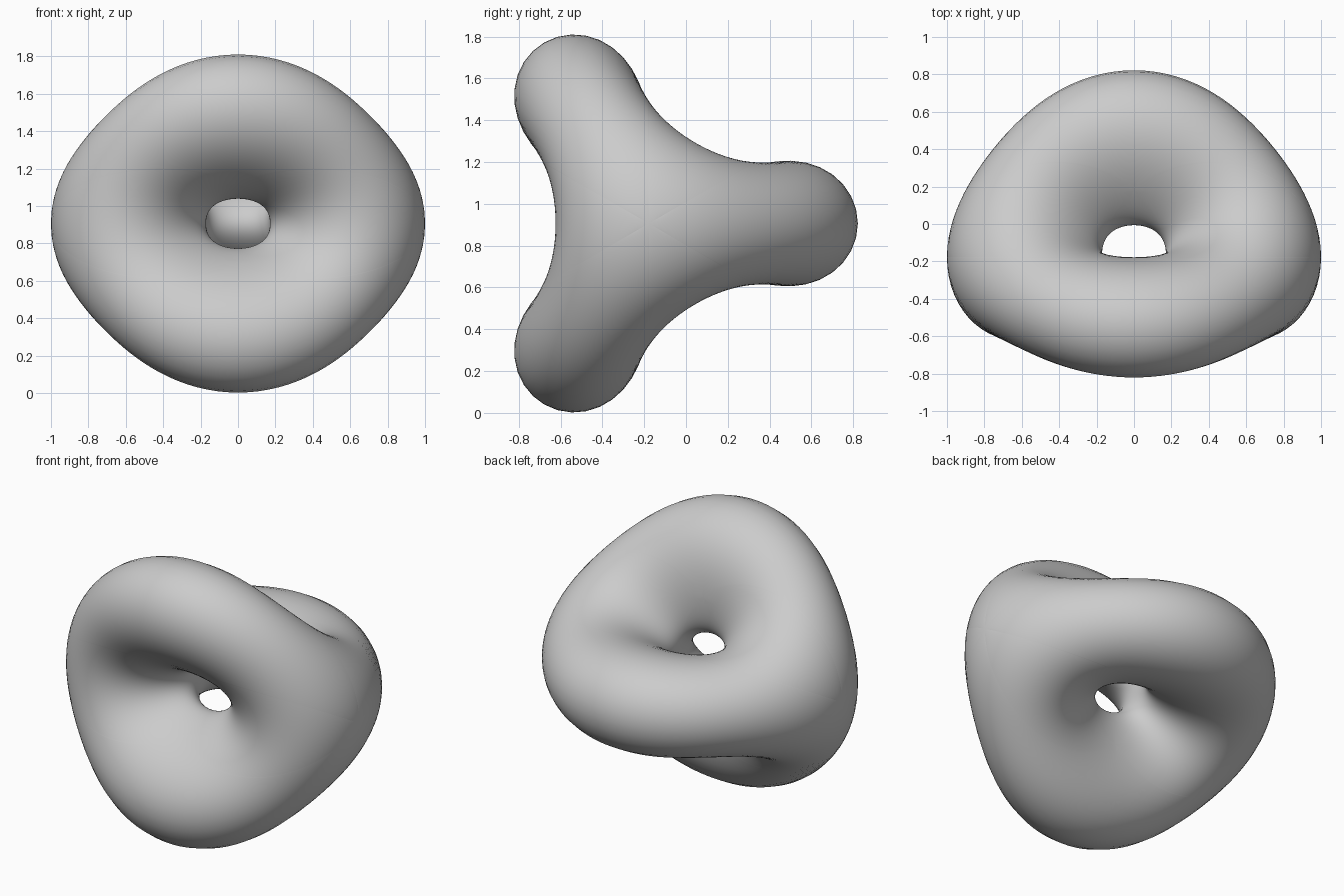
import bpy
import bmesh
import math

cube = bpy.data.objects.get("Cube")
if cube:
    bpy.data.objects.remove(cube, do_unlink=True)

SCALE = math.tan(math.pi / 8)   # puts the two side poles at x = -1 and x = 1
CENTRE_Y, CENTRE_Z = -0.178, 0.906
ARMS = 3
COLUMNS = 12                    # steps per half arm
RINGS = 30                      # steps from a pole to the seam
K = math.sqrt(2)


def seam_radius(wave):
    """Largest radius of a sheet in a direction, found by bisection."""
    low, high = 0.0, 1.0
    for _ in range(60):
        mid = (low + high) / 2
        if mid ** 2 + K * mid ** 3 * abs(wave) < 1:
            low = mid
        else:
            high = mid
    return low


def sheet_point(radius, angle, wave, side, shell):
    """Stereographic image of a point of the three-armed surface."""
    bend = K * radius ** 3 * wave
    c = shell * math.sqrt(max(0, (1 - radius ** 2 + bend) / 2))
    s = side * math.sqrt(max(0, (1 - radius ** 2 - bend) / 2))
    f = SCALE / (1 - c)
    return (s * f,
            radius * math.cos(angle) * f + CENTRE_Y,
            radius * math.sin(angle) * f + CENTRE_Z)


# Directions around the x axis, closer together near the sheet corners
half = math.pi / (2 * ARMS)
angles = []
for arm in range(2 * ARMS):
    for i in range(-COLUMNS, COLUMNS):
        angles.append(2 * half * arm + half * math.sin(math.pi / 2 * i / COLUMNS))

# Four sheets: left and right, inner and outer
bm = bmesh.new()
for side in (-1, 1):
    for shell in (-1, 1):
        grid = []
        for angle in angles:
            wave = math.cos(ARMS * angle)
            edge = seam_radius(wave)
            grid.append([bm.verts.new(sheet_point(
                edge * math.sin(math.pi / 2 * j / RINGS), angle, wave, side, shell))
                for j in range(RINGS + 1)])
        for i, column in enumerate(grid):
            after = grid[(i + 1) % len(grid)]
            for j in range(RINGS):
                bm.faces.new((column[j], after[j], after[j + 1], column[j + 1]))

# Weld the sheets into one closed skin
bmesh.ops.remove_doubles(bm, verts=bm.verts[:], dist=0.00002)
bmesh.ops.recalc_face_normals(bm, faces=bm.faces[:])
for face in bm.faces:
    face.smooth = True

mesh = bpy.data.meshes.new("three_arm_ring")
bm.to_mesh(mesh)
bm.free()
ring = bpy.data.objects.new("three_arm_ring", mesh)
bpy.context.collection.objects.link(ring)

# Plain grey
grey = bpy.data.materials.new("light_grey")
grey.use_nodes = True
colour = (0.6, 0.6, 0.6, 1)
grey.diffuse_color = colour
grey.node_tree.nodes["Principled BSDF"].inputs["Base Color"].default_value = colour
mesh.materials.append(grey)
